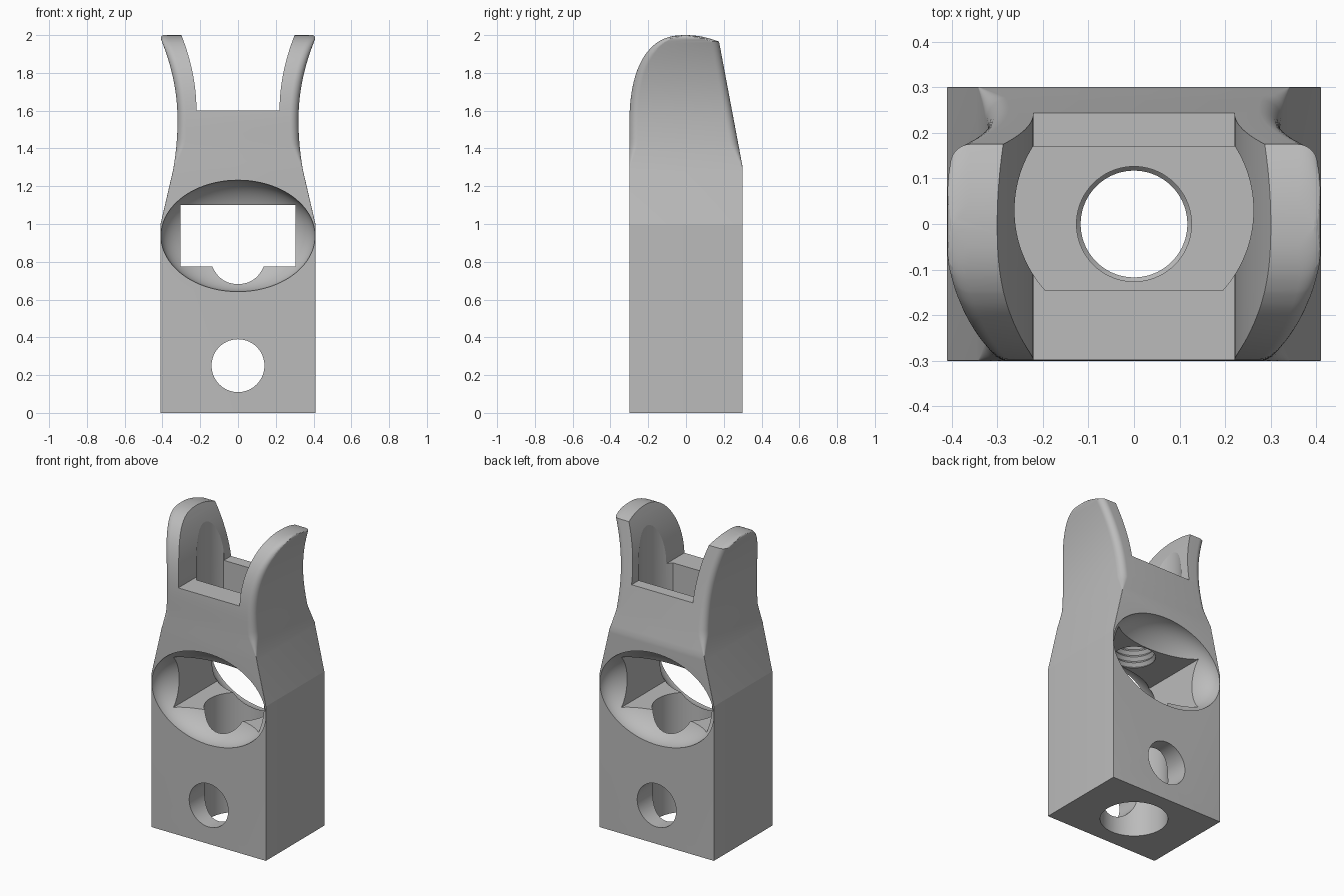
import bpy, bmesh, math
from mathutils import Matrix, Vector

cube = bpy.data.objects.get("Cube")
if cube:
    bpy.data.objects.remove(cube, do_unlink=True)

grey = bpy.data.materials.new("plain grey")
grey.use_nodes = True
colour = (0.5, 0.5, 0.5, 1)
grey.diffuse_color = colour
grey.node_tree.nodes["Principled BSDF"].inputs["Base Color"].default_value = colour


def finish(name, bm):
    """Turn a bmesh into a linked object."""
    bmesh.ops.recalc_face_normals(bm, faces=bm.faces)
    mesh = bpy.data.meshes.new(name)
    bm.to_mesh(mesh)
    bm.free()
    mesh.materials.append(grey)
    obj = bpy.data.objects.new(name, mesh)
    bpy.context.collection.objects.link(obj)
    return obj


def loft(name, rings):
    """Skin closed rings of equal length and cap both ends."""
    bm = bmesh.new()
    loops = [[bm.verts.new(p) for p in ring] for ring in rings]
    n = len(loops[0])
    for a, b in zip(loops, loops[1:]):
        for i in range(n):
            j = (i + 1) % n
            bm.faces.new((a[i], a[j], b[j], b[i]))
    bm.faces.new(loops[0])
    bm.faces.new(loops[-1])
    return finish(name, bm)


def circle(radius, z, n=72):
    return [(radius * math.cos(math.tau * i / n), radius * math.sin(math.tau * i / n), z)
            for i in range(n)]


def outer_half_width(z):
    if z <= 1.0:
        return 0.41
    if z <= 1.28:
        return 0.41 - 0.065 * (z - 1.0) / 0.28
    w = 0.32 + (0.34 if z < 1.55 else 0.48) * (z - 1.55) ** 2
    if z > 1.975:
        w -= 0.025 * (1 - math.sqrt(max(0, 1 - ((z - 1.975) / 0.025) ** 2)))
    return w


def front_y(z):
    t = max(0, (z - 1.5) / 0.5)
    return -0.3 * (1 - t ** 2.5) ** 0.4


def back_y(z):
    if z > 1.965:
        return 0.175 * math.sqrt((2 - z) / 0.035)
    return 0.3 - 0.125 * max(0, z - 1.3) / 0.665


def section(z):
    """Horizontal rounded rectangle; corners soften along the prongs."""
    w, f, b = outer_half_width(z), front_y(z), back_y(z)
    r = 0.002 + 0.043 * min(1, max(0, (z - 1.3) / 0.12))
    r = min(r, 0.45 * (b - f))
    ring = []
    for k, (cx, cy) in enumerate([(w - r, b - r), (r - w, b - r), (r - w, f + r), (w - r, f + r)]):
        for i in range(11):
            a = math.pi / 2 * (k + i / 10)
            ring.append((cx + r * math.cos(a), cy + r * math.sin(a), z))
    return ring


# Body with two flared prongs
levels = [0, 1.0, 1.28, 1.3] + [1.3 + 0.03 * i for i in range(1, 22)]
levels += [1.945, 1.96, 1.965, 1.975, 1.983, 1.99, 1.995, 1.998, 1.9998]
body = loft("clevis_body", [section(z) for z in levels])

cutters = []

# Open slot between the prongs
steps = [1.6 + 0.02 * i for i in range(26)]
side = [(0.22 + 0.5 * (z - 1.6) ** 2, z) for z in steps]
profile = side + [(-x, z) for x, z in reversed(side)]
cutters.append(loft("slot_cutter", [[(x, y, z) for x, z in profile] for y in (-0.5, 0.5)]))

# Round-sided pocket under the slot
a0, a1 = math.asin(-0.175 / 0.262), math.asin(0.14 / 0.262)
arc = []
for i in range(25):
    a = a0 + (a1 - a0) * i / 24
    arc.append((0.262 * math.cos(a), 0.03 + 0.262 * math.sin(a)))
outline = arc + [(-x, y) for x, y in reversed(arc)]
cutters.append(loft("pocket_cutter", [[(x, y, z) for x, y in outline] for z in (1.32, 2.2)]))

# Threaded hole from the pocket down to the window
thread = [circle(0.117 if i % 2 else 0.135, 1.07 + 0.02 * i) for i in range(14)]
cutters.append(loft("thread_cutter", thread))

# Vertical bore and cross hole
cutters.append(loft("bore_cutter", [circle(0.2, z) for z in (-0.1, 0.9)]))
cross = [[(x, z, 0.25 + y) for x, y, z in circle(0.14, d)] for d in (-0.5, 0.5)]
cutters.append(loft("cross_hole_cutter", cross))

# Rectangular window
window = [(-0.305, 0.775), (0.305, 0.775), (0.305, 1.1), (-0.305, 1.1)]
cutters.append(loft("window_cutter", [[(x, y, z) for x, z in window] for y in (-0.5, 0.5)]))

# Oval dishes around the window, front and back
for name, y in (("front", -0.3), ("back", 0.3)):
    bm = bmesh.new()
    bmesh.ops.create_uvsphere(bm, u_segments=96, v_segments=48, radius=1)
    bmesh.ops.scale(bm, vec=Vector((0.408, 0.2, 0.295)), verts=bm.verts)
    bmesh.ops.translate(bm, vec=Vector((0, y, 0.937)), verts=bm.verts)
    cutters.append(finish(name + "_dish_cutter", bm))

# Cut everything out of the body
for cutter in cutters:
    mod = body.modifiers.new(cutter.name, "BOOLEAN")
    mod.operation = "DIFFERENCE"
    mod.solver = "EXACT"
    mod.object = cutter
bpy.context.view_layer.update()
result = bpy.data.meshes.new_from_object(body.evaluated_get(bpy.context.evaluated_depsgraph_get()))
body.modifiers.clear()
body.data = result
for cutter in cutters:
    bpy.data.objects.remove(cutter, do_unlink=True)

# Smooth curves, crisp corners
bpy.ops.object.select_all(action="DESELECT")
body.select_set(True)
bpy.context.view_layer.objects.active = body
bpy.ops.object.shade_smooth_by_angle(angle=math.radians(11.5))
